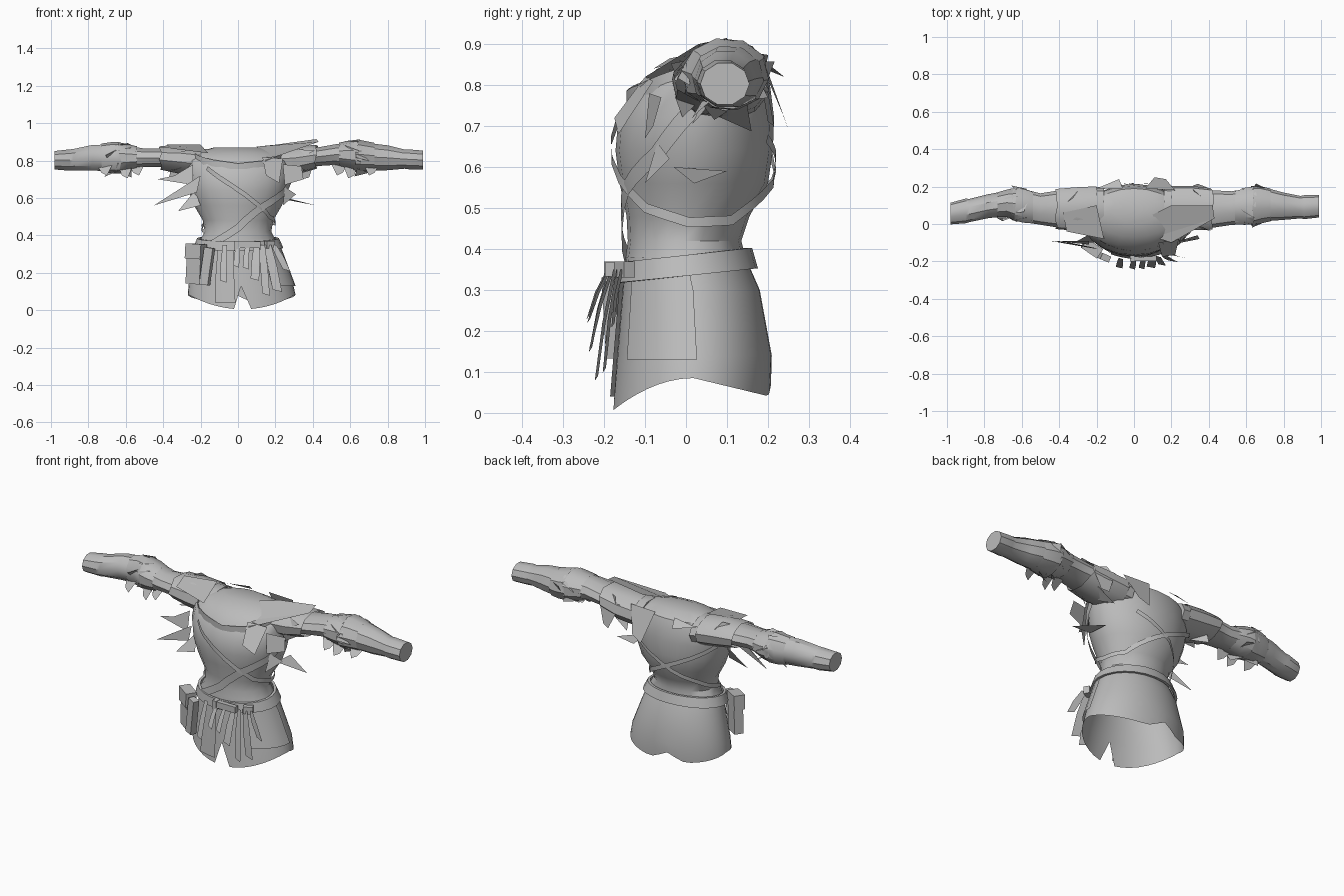
import bpy, math, random
from mathutils import Vector

random.seed(11)
cube = bpy.data.objects.get("Cube")
if cube:
    bpy.data.objects.remove(cube)

cloth = bpy.data.materials.new("grey cloth")
cloth.use_nodes = True
GREY = (0.5, 0.5, 0.5, 1)
cloth.diffuse_color = GREY
cloth.node_tree.nodes["Principled BSDF"].inputs["Base Color"].default_value = GREY


def make(name, verts, faces, angle=35):
    mesh = bpy.data.meshes.new(name)
    mesh.from_pydata([tuple(v) for v in verts], [], faces)
    mesh.materials.append(cloth)
    ob = bpy.data.objects.new(name, mesh)
    bpy.context.collection.objects.link(ob)
    bpy.ops.object.select_all(action="DESELECT")
    ob.select_set(True)
    bpy.context.view_layer.objects.active = ob
    bpy.ops.object.shade_smooth_by_angle(angle=math.radians(angle))
    return ob


def loft(name, rings, cap=False, closed=True):
    n, m = len(rings[0]), len(rings)
    verts = [v for r in rings for v in r]
    faces = [(i * n + j, i * n + (j + 1) % n, (i + 1) * n + (j + 1) % n, (i + 1) * n + j)
             for i in range(m - 1) for j in range(n if closed else n - 1)]
    if cap:
        faces += [tuple(reversed(range(n))), tuple(range((m - 1) * n, m * n))]
    return make(name, verts, faces)


def lerp_rows(rows, t):
    for a, b in zip(rows, rows[1:]):
        if t <= b[0]:
            k = max(0, (t - a[0]) / (b[0] - a[0]))
            return [p + (q - p) * k for p, q in zip(a, b)]
    return list(rows[-1])


# Body: height, half width, front y, back y
BODY = [(0, .295, -.18, .2), (.12, .285, -.17, .213), (.3, .23, -.155, .18), (.36, .21, -.15, .15),
        (.42, .178, -.142, .135), (.48, .188, -.145, .155), (.56, .235, -.162, .2), (.64, .265, -.172, .212),
        (.72, .28, -.165, .215), (.8, .28, -.12, .205), (.84, .23, -.07, .19), (.87, .13, 0, .14)]


# Point on the body; the skirt swings slightly to its left
def surf(a, z, off=0):
    _, w, f, b = lerp_rows(BODY, z)
    x = (w + off) * math.sin(a) + .07 * max(0, .36 - z)
    return Vector((x, (f + b) / 2 - ((b - f) / 2 + off) * math.cos(a), z))


def around(n):
    return [2 * math.pi * i / n for i in range(n)]


loft("torso", [[surf(a, r[0]) for a in around(20)] for r in BODY[3:]], cap=True)


# Skirt with a torn hem, a front slit and a back notch
def hem(a, i):
    if i == 0:
        return .13
    z = .005 + .08 * math.sin(a) ** 2 if math.cos(a) > 0 else .085 - .045 * abs(math.cos(a))
    return z + .05 * max(0, 1 - abs(a - 3.3) / .35)


SKIRT = around(40)
loft("skirt", [[surf(a, z) for a in SKIRT] for z in (.38, .3, .22, .14)]
     + [[surf(a, hem(a, i)) for i, a in enumerate(SKIRT)]])

# Belt, higher at the back
belt = []
for z, off in ((-.025, .008), (-.025, .022), (.025, .022), (.025, .008)):
    belt.append([surf(a, .36 - .018 * math.cos(a) + z, off) for a in around(24)])
loft("belt", belt + belt[:1])


# Flat ribbons that follow the body, given as (angle, height)
def ribbon(name, path, width, off=.014):
    pts = []
    for (a0, z0), (a1, z1) in zip(path, path[1:]):
        pts += [(a0 + (a1 - a0) * k / 3, z0 + (z1 - z0) * k / 3) for k in range(3)]
    pts.append(path[-1])
    mid = [surf(a, z, off) for a, z in pts]
    upper, lower = [], []
    for i, (a, z) in enumerate(pts):
        tangent = (mid[min(i + 1, len(mid) - 1)] - mid[max(i - 1, 0)]).normalized()
        side = tangent.cross(Vector((math.sin(a), -math.cos(a), 0))).normalized() * width / 2
        upper.append(mid[i] + side)
        lower.append(mid[i] - side)
    loft(name, [upper, lower], closed=False)


ribbon("chest_strap", [(-.7, .35), (0, .44), (.55, .55), (1.1, .63), (1.5, .74)], .04)
ribbon("bandolier", [(-.6, .76), (-.35, .71), (.4, .57), (.9, .5), (1.6, .465), (2.3, .47),
                     (2.8, .53), (3.5, .62), (4.3, .72)], .024)
ribbon("back_strap", [(2.6, .67), (2.9, .63), (3.6, .53), (4.3, .46), (5, .42)], .022)


# Boxes: pouch, tool case and buckle
def box(name, centre, size, turn=0, tilt=0):
    verts = [(x * size[0] / 2, y * size[1] / 2, z * size[2] / 2)
             for z in (-1, 1) for x, y in ((-1, -1), (1, -1), (1, 1), (-1, 1))]
    faces = [(3, 2, 1, 0), (4, 5, 6, 7)] + [(i, (i + 1) % 4, (i + 1) % 4 + 4, i + 4) for i in range(4)]
    ob = make(name, verts, faces, angle=20)
    ob.location, ob.rotation_euler = centre, (0, tilt, turn)


box("pouch", (-.225, -.125, .24), (.09, .05, .2), -.6, .06)
box("pouch_flap", (-.225, -.13, .315), (.1, .06, .08), -.6, .06)
box("tool_case", (-.165, -.175, .235), (.05, .035, .2), -.4, .15)
box("buckle", (.055, -.185, .35), (.13, .025, .035))
box("belt_loop", (-.01, -.185, .345), (.025, .03, .05))
box("side_clip", (.17, -.15, .35), (.05, .03, .04), .5)

# Cloth strips hanging from the belt: top x, bottom x, bottom height, width
for x0, x1, z1, w in ((-.07, -.08, .16, .035), (.0, -.01, .24, .03), (.05, .04, .23, .03), (.1, .09, .17, .045),
                      (.13, .15, .09, .04), (.16, .21, .11, .05), (.19, .26, .22, .04)):
    y0, y1 = -.185 + .9 * x0 * x0, -.235 + .9 * x1 * x1
    rows = [[(x - w / 2 * s, y, z), (x + w / 2 * s, y - .008, z - d)] for x, y, z, s, d in
            ((x0, y0, .35, .7, 0), ((x0 + x1) / 2, (y0 + y1) / 2 - .004, (.35 + z1) / 2, 1, 0), (x1, y1, z1, 1, .012))]
    loft("hanging_strip", rows, closed=False)

# Side apron panels over the skirt
for a0, a1, low in ((.6, 1.6, .13), (-.5, -.12, .04)):
    steps = [a0 + (a1 - a0) * k / 5 for k in range(6)]
    loft("apron_panel", [[surf(a, z, .01) for a in steps] for z in (.34, .3, .12 + low / 2, low)], closed=False)

# Arms: distance from centre, y, z, depth radius, height radius
ARMS = {
    1: [(.16, .085, .79, .115, .075), (.3, .085, .8, .112, .07), (.42, .08, .82, .1, .052),
        (.52, .085, .832, .09, .058), (.62, .095, .828, .095, .075), (.7, .105, .82, .09, .077),
        (.8, .095, .815, .073, .07), (.89, .09, .808, .06, .054), (.91, .09, .807, .064, .056), (.99, .095, .803, .06, .053)],
    -1: [(.16, .085, .79, .115, .075), (.3, .08, .805, .11, .07), (.4, .08, .815, .1, .052),
         (.5, .08, .815, .084, .052), (.6, .1, .815, .088, .068), (.68, .11, .815, .068, .075),
         (.78, .095, .815, .064, .072), (.88, .072, .805, .062, .06), (.9, .07, .803, .066, .06), (.98, .056, .802, .058, .052)],
}


def arm_point(side, x, a, grow=0):
    _, y, z, ry, rz = lerp_rows(ARMS[side], x)
    return Vector((side * x, y + (ry + grow) * math.cos(a), z + (rz + grow) * math.sin(a)))


# Wrapped sleeve bands with torn edges
def torn_band(name, side, x0, x1, grow0, grow1, tear, n=10):
    shift = random.random()
    edge = [x1 + tear * random.uniform(-.6, 1) for _ in range(n)]
    rings = [[arm_point(side, x0, a + shift, grow0) for a in around(n)],
             [arm_point(side, (x0 + x1) / 2, a + shift, (grow0 + grow1) / 2) for a in around(n)],
             [arm_point(side, e, a + shift, grow1) for e, a in zip(edge, around(n))]]
    loft(name, rings)


# Loose pointed scraps of cloth
def scrap(name, *pts):
    make(name, pts, [tuple(range(len(pts)))])


for side, label in ((1, "left"), (-1, "right")):
    loft(label + "_arm", [[arm_point(side, r[0], a) for a in around(10)] for r in ARMS[side]], cap=True)
    torn_band(label + "_shoulder_wrap", side, .2, .415, .006, .012, .015)
    torn_band(label + "_elbow_wrap", side, .54, .645, .003, .012, .015)
    torn_band(label + "_forearm_wrap", side, .73, .63, .003, .014, -.02)
    # Scraps lying along the shoulder, elbow and forearm
    for x, size, count in ((.33, .09, 4), (.6, .07, 5), (.67, .06, 3)):
        for k in range(count):
            a = 2 * math.pi * (k + random.random() * .6) / count
            d = random.uniform(-.9, .9) * size
            scrap(label + "_sleeve_scrap", arm_point(side, x - .03, a - .3, .008),
                  arm_point(side, x + .03, a + .35, .008),
                  arm_point(side, x + d, a + .2, .014 + size * random.uniform(.1, .3) * (1 - .7 * math.sin(a))))
    for x, tip in ((.53, .72), (.59, .705), (.7, .72)):
        scrap(label + "_hanging_scrap", (side * (x - .03), .05, .78), (side * (x + .05), .07, .77),
              (side * (x + .03), .03, tip + .015), (side * x, .015, tip))

# Scraps on the chest and back of the shoulders
scrap("left_chest_scrap", (.13, -.1, .82), (.24, -.08, .81), (.22, -.165, .68), (.15, -.175, .72))
scrap("left_back_scrap", (.28, .19, .84), (.42, .18, .83), (.38, .2, .71), (.34, .215, .7))
scrap("left_neck_scrap", (.06, .19, .86), (.22, .18, .86), (.17, .24, .72), (.11, .25, .69))
scrap("right_neck_scrap", (-.2, .19, .84), (-.06, .19, .86), (-.08, .24, .82))

# Large pointed scraps under the armpits
scrap("right_chest_spike", (-.2, -.13, .72), (-.22, -.13, .63), (-.45, -.09, .56), (-.34, -.1, .63))
scrap("right_upper_spike", (-.24, -.09, .78), (-.24, -.11, .67), (-.43, -.09, .7), (-.34, -.09, .72))
scrap("right_lower_spike", (-.23, -.05, .64), (-.2, -.1, .56), (-.32, -.1, .53))
scrap("left_side_spike", (.26, -.03, .6), (.26, .1, .59), (.42, .02, .56))
scrap("left_upper_spike", (.24, -.09, .78), (.25, -.1, .67), (.35, -.08, .7), (.34, -.06, .77))
scrap("left_lower_spike", (.25, -.07, .66), (.24, -.1, .56), (.31, -.04, .62))

# Raised flaps over the shoulders and a folded cowl edge
scrap("left_shoulder_flap", (.11, -.07, .81), (.2, -.1, .82), (.43, .03, .9))
scrap("left_shoulder_panel", (.11, -.07, .81), (.43, .03, .9), (.42, .1, .915), (.2, .1, .885), (.1, .05, .875))
scrap("right_shoulder_flap", (-.16, -.08, .84), (-.36, -.04, .865), (-.38, .06, .885), (-.2, .1, .885))
ribbon("cowl_edge", [(-1.1, .82), (-.5, .785), (0, .765), (.5, .78), (1.1, .82)], .04, .006)
